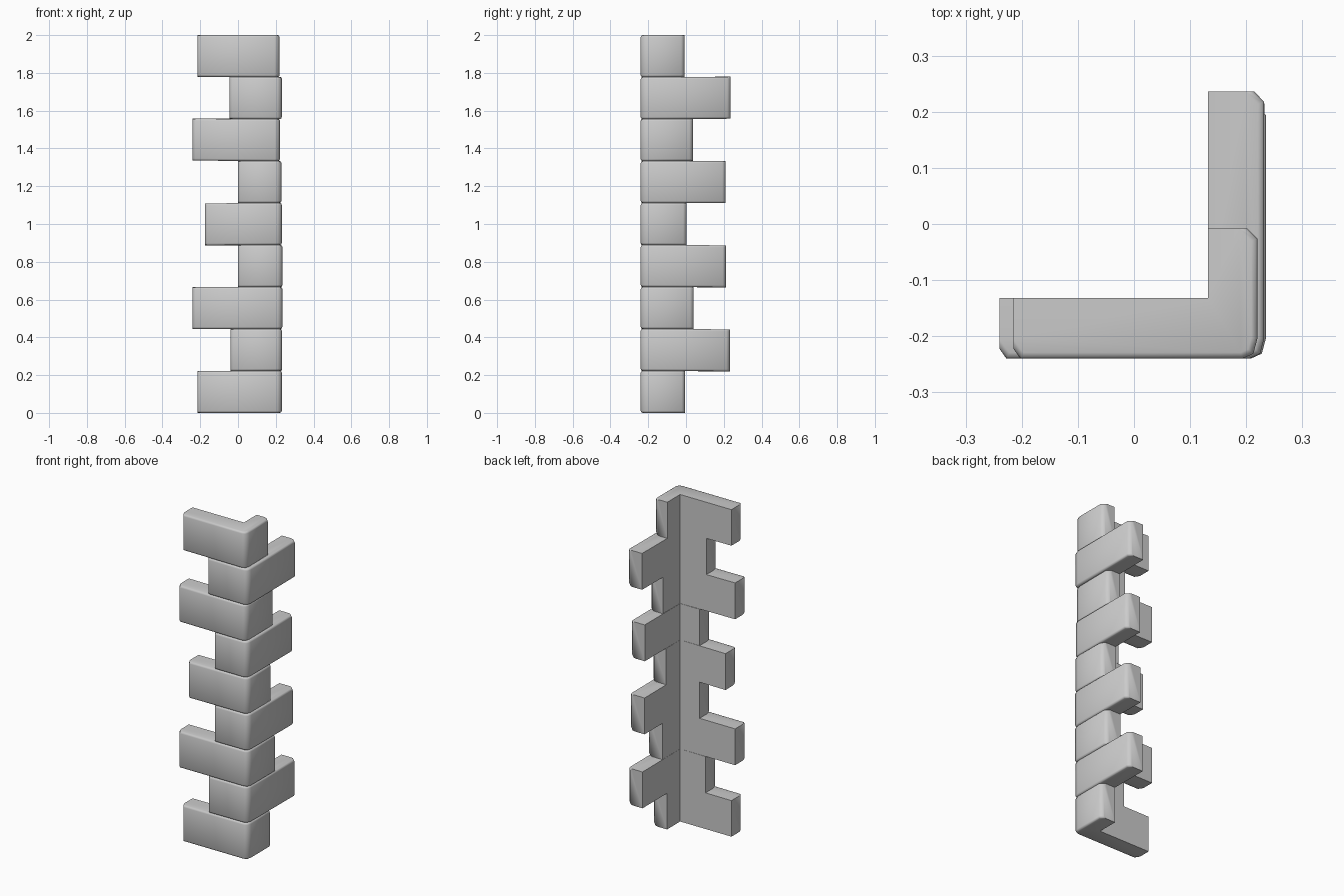
import bpy, bmesh, random
from mathutils import Vector

if "Cube" in bpy.data.objects:
    bpy.data.objects.remove(bpy.data.objects["Cube"], do_unlink=True)

random.seed(4)
stone = bpy.data.materials.new("grey stone")
stone.use_nodes = True
colour = (0.6, 0.6, 0.6, 1)
stone.diffuse_color = colour
stone.node_tree.nodes["Principled BSDF"].inputs["Base Color"].default_value = colour

INNER_X, INNER_Y = 0.132, -0.132
FRONT_Y, COURSE = -0.24, 2 / 9

# Left reach of the front arm, back reach of the side arm, outer x face
courses = [
    (-0.215, -0.005, 0.232), (-0.04, 0.232, 0.233), (-0.24, 0.04, 0.235),
    (0.0, 0.212, 0.235), (-0.175, 0.003, 0.232), (0.0, 0.21, 0.23),
    (-0.24, 0.036, 0.222), (-0.045, 0.236, 0.232), (-0.215, -0.008, 0.22),
]


def corner_stone(name, z0, z1, left, back, right):
    """L-shaped block: flat inner faces, worn and rounded outer faces."""
    c = 0.018
    outline = [
        (left, INNER_Y), (left, FRONT_Y + c), (left + c * 0.7, FRONT_Y),
        (right - c * 1.5, FRONT_Y), (right - c * 0.4, FRONT_Y + c * 0.5),
        (right, FRONT_Y + c * 2), (right, back - c),
        (right - c, back), (INNER_X, back), (INNER_X, INNER_Y),
    ]
    bm = bmesh.new()
    base = bm.faces.new([bm.verts.new((x, y, z0)) for x, y in outline])
    top = bmesh.ops.extrude_face_region(bm, geom=[base])["geom"]
    bmesh.ops.translate(bm, vec=(0, 0, z1 - z0),
                        verts=[g for g in top if isinstance(g, bmesh.types.BMVert)])
    bmesh.ops.recalc_face_normals(bm, faces=bm.faces)

    # Slightly uneven beds at the ends of the arms
    tilt = random.uniform(-0.008, 0.008)
    for v in bm.verts:
        if 0.01 < v.co.z < 1.99:
            v.co.z += tilt * (v.co.y - v.co.x + 0.35)

    # Round only the horizontal edges of the weathered outside
    def outside(v):
        return v.co.x > INNER_X + 0.01 or v.co.y < INNER_Y - 0.01
    rims = [e for e in bm.edges
            if abs(e.verts[0].co.z - e.verts[1].co.z) < 0.05
            and all(outside(v) for v in e.verts)]
    bmesh.ops.bevel(bm, geom=rims, offset=0.011, segments=2, profile=0.5,
                    affect='EDGES', clamp_overlap=True)
    mesh = bpy.data.meshes.new(name)
    bm.to_mesh(mesh)
    bm.free()
    mesh.materials.append(stone)
    obj = bpy.data.objects.new(name, mesh)
    bpy.context.collection.objects.link(obj)
    bpy.ops.object.select_all(action='DESELECT')
    obj.select_set(True)
    bpy.context.view_layer.objects.active = obj
    bpy.ops.object.shade_smooth_by_angle(angle=0.9)


# Stack of alternating long and short corner stones
for i, (left, back, right) in enumerate(courses):
    corner_stone(f"corner_stone_{i + 1}", i * COURSE, (i + 1) * COURSE,
                 left, back, right)
